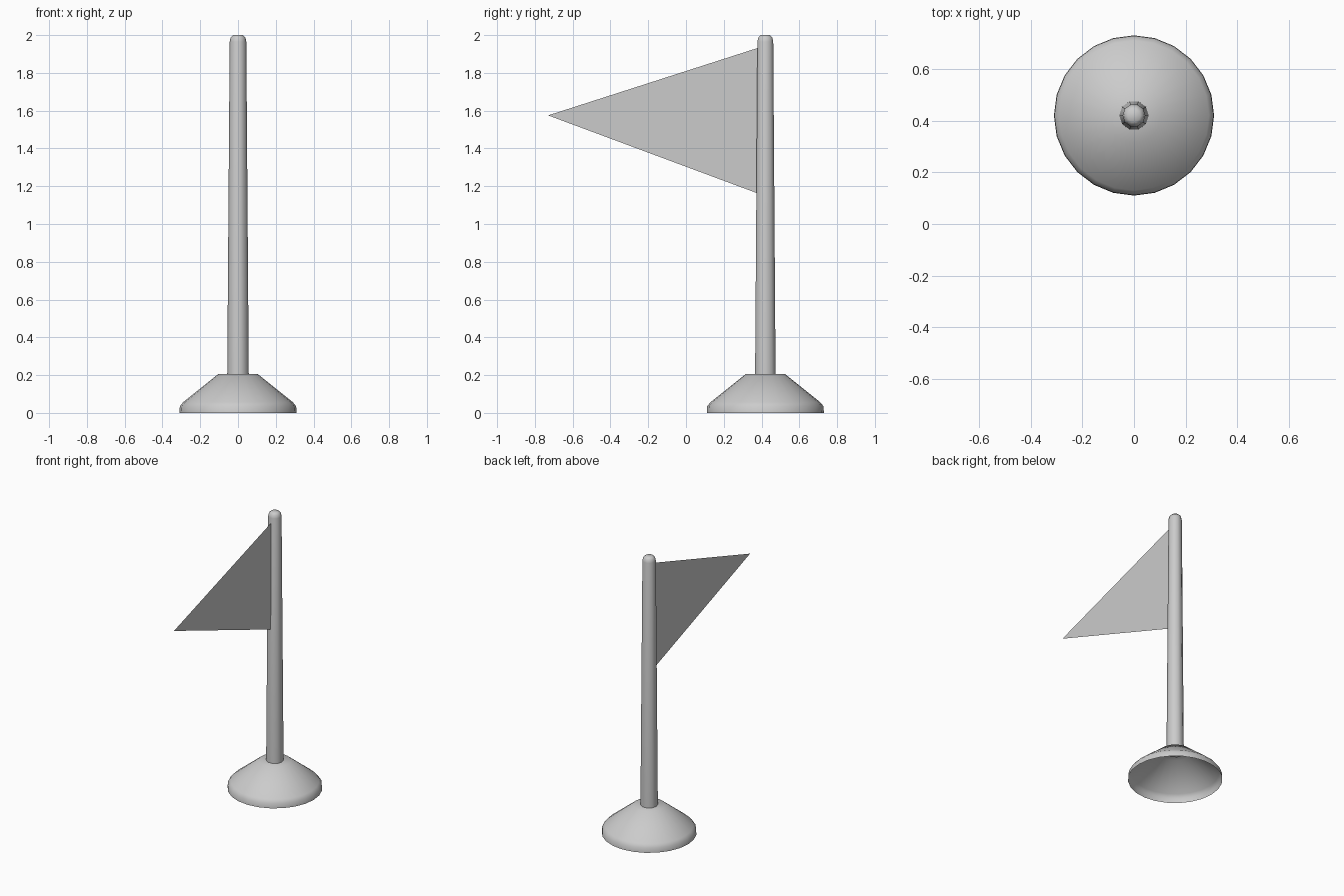
import bpy, bmesh, math

if "Cube" in bpy.data.objects:
    bpy.data.objects.remove(bpy.data.objects["Cube"])

CY = 0.42  # pole axis offset in y


def lathe(name, profile, sides, cap_top=True, cap_bottom=False, angle=50):
    bm = bmesh.new()
    rings = []
    for r, z in profile:
        rings.append([bm.verts.new((r * math.cos(2 * math.pi * i / sides),
                                    r * math.sin(2 * math.pi * i / sides), z))
                      for i in range(sides)])
    for a, b in zip(rings, rings[1:]):
        for i in range(sides):
            j = (i + 1) % sides
            bm.faces.new((a[i], a[j], b[j], b[i]))
    if cap_top:
        bm.faces.new(rings[-1])
    if cap_bottom:
        bm.faces.new(rings[0][::-1])
    obj = link(name, bm)
    obj.location.y = CY
    bpy.ops.object.select_all(action='DESELECT')
    obj.select_set(True)
    bpy.context.view_layer.objects.active = obj
    bpy.ops.object.shade_smooth_by_angle(angle=math.radians(angle))
    return obj


def link(name, bm):
    mesh = bpy.data.meshes.new(name)
    bm.to_mesh(mesh)
    bm.free()
    obj = bpy.data.objects.new(name, mesh)
    bpy.context.collection.objects.link(obj)
    return obj


# hollow flared base, open underneath
lathe("base", [(0.31, 0), (0.308, 0.035), (0.29, 0.057), (0.105, 0.205)], 24)

# tapered pole with rounded tip
lathe("pole", [(0.057, 0.2), (0.044, 1.965), (0.039, 1.988), (0.025, 2.0)],
      10, cap_bottom=True)

# triangular pennant, a single flat sheet
bm = bmesh.new()
bm.faces.new([bm.verts.new((0, y, z)) for y, z in
              [(0.38, 1.932), (-0.73, 1.575), (0.38, 1.162)]])
link("flag", bm)
